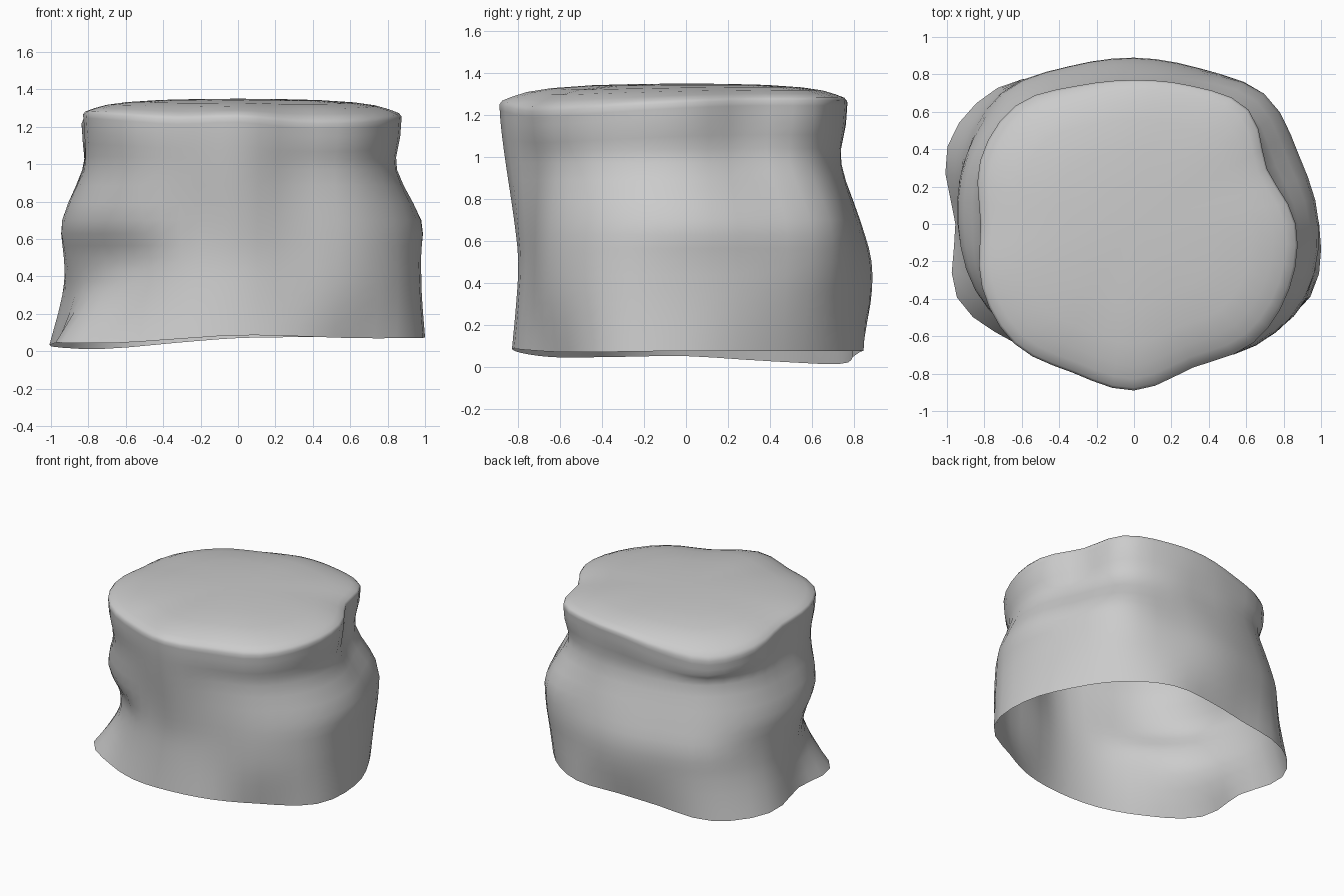
import bpy, bmesh, math

if "Cube" in bpy.data.objects:
    bpy.data.objects.remove(bpy.data.objects["Cube"])

# Radii at 16 compass angles (from +x, counter-clockwise) for each level
base = [.99, .93, .92, .90, .83, .86, 1.03, 1.08, .955, 1.025, .90, .85, .83, .83, .87, 1.02]
low = [.975, .945, .95, .90, .88, .90, 1.0, 1.0, .90, .85, .81, .81, .81, .81, .91, 1.01]
middle = [.975, .95, .98, .90, .885, .91, .99, .97, .92, .85, .78, .79, .80, .80, .92, 1.0]
bulge = [.98, .94, .97, .86, .83, .86, .94, .96, .94, .92, .86, .80, .82, .80, .91, .98]
waist = [.84, .77, .83, .78, .74, .78, .86, .87, .83, .86, .865, .83, .86, .80, .87, .88]
rim = [.865, .77, .865, .80, .77, .80, .895, .89, .82, .88, .905, .86, .89, .83, .90, .90]
rim_z = [1.26, 1.27, 1.27, 1.27, 1.26, 1.21, 1.17, 1.2, 1.25, 1.27, 1.26, 1.24, 1.25, 1.22, 1.22, 1.24]
base_z = [.075, .075, .075, .075, .07, .045, .012, .025, .05, .045, .045, .065, .085, .08, .07, .07]
heights = [None, .3, .5, .7, .97]
levels = [base, low, middle, bulge, waist]
SEG = 48
STEPS = 3


def cubic(a, b, c, d, t):
    return b + .5 * t * (c - a + t * (2*a - 5*b + 4*c - d + t * (3*(b - c) + d - a)))


def around(vals, i):
    u = i * 16 / SEG
    k = int(u)
    return cubic(*[vals[(k + j) % 16] for j in (-1, 0, 1, 2)], u - k)


# Smooth columns of (radius, height) pairs up the side wall
columns = []
for i in range(SEG):
    pts = [(around(lv, i), around(base_z, i) if z is None else z)
           for lv, z in zip(levels, heights)]
    r, top = around(rim, i), around(rim_z, i)
    pts += [(r - .008, top - .11), (r, top)]
    n = len(pts)
    col = []
    for k in range(n - 1):
        q = [pts[max(0, min(n - 1, k + j))] for j in (-1, 0, 1, 2)]
        for s in range(STEPS):
            col.append(tuple(cubic(*[p[c] for p in q], s / STEPS) for c in (0, 1)))
    col.append(pts[-1])
    # Sloped shoulder and gently domed top, blending from the rim height to the centre
    col += [(r * f, top + (1.35 - top) * g) for f, g in
            ((.985, .18), (.93, .38), (.85, .6), (.72, .78), (.5, .92), (.25, .98))]
    columns.append(col)

bm = bmesh.new()
rings = []
for k in range(len(columns[0])):
    ring = []
    for i in range(SEG):
        a = 2 * math.pi * i / SEG
        r, z = columns[i][k]
        ring.append(bm.verts.new((r * math.cos(a), r * math.sin(a), z)))
    rings.append(ring)
for lo, hi in zip(rings, rings[1:]):
    for i in range(SEG):
        j = (i + 1) % SEG
        bm.faces.new((lo[i], lo[j], hi[j], hi[i]))
centre = bm.verts.new((0, 0, 1.35))
for i in range(SEG):
    bm.faces.new((rings[-1][i], rings[-1][(i + 1) % SEG], centre))
for f in bm.faces:
    f.smooth = True

# The hollow stump, open underneath
mesh = bpy.data.meshes.new("stump")
bm.to_mesh(mesh)
bm.free()
stump = bpy.data.objects.new("stump", mesh)
bpy.context.collection.objects.link(stump)
